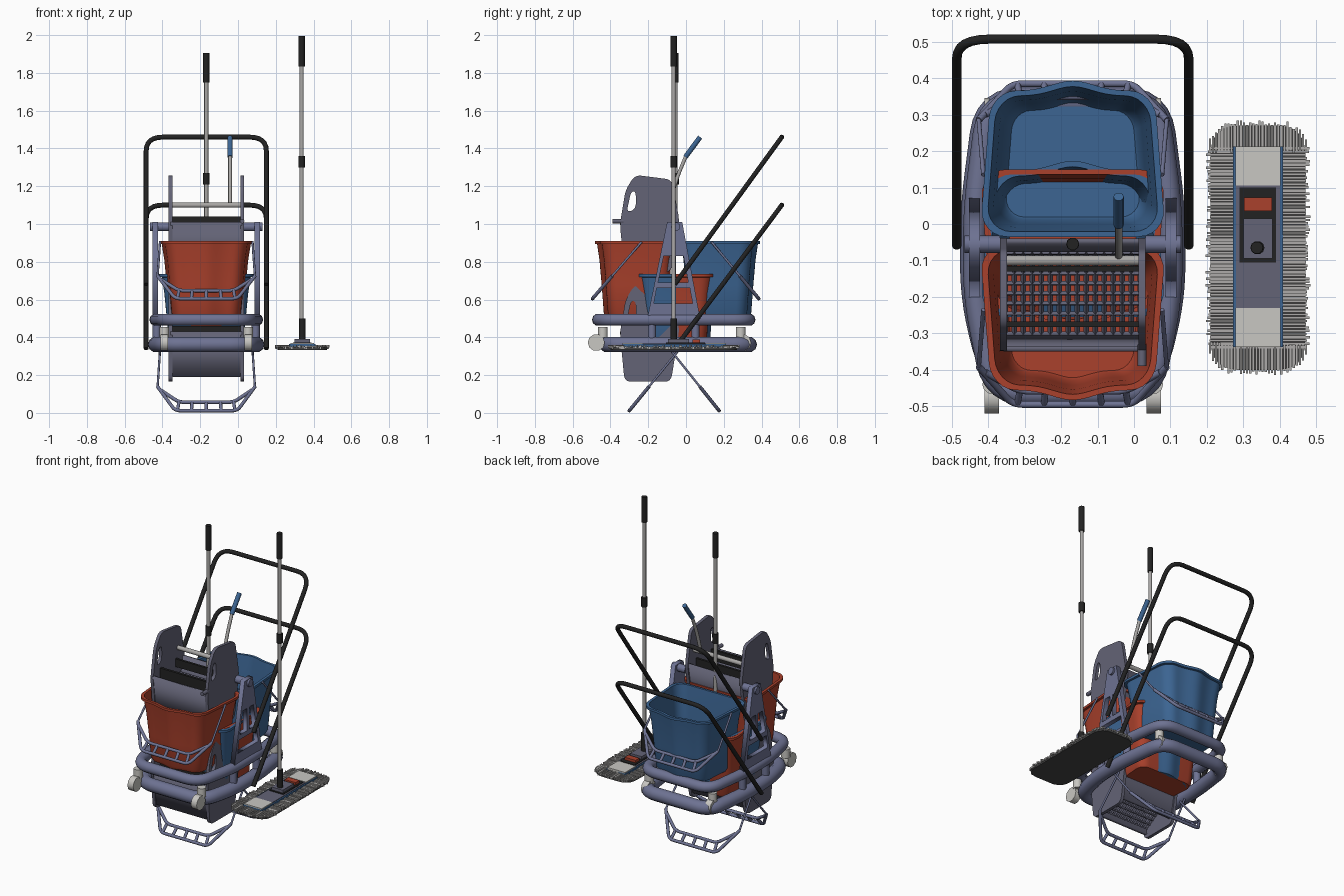
import bpy, bmesh, math, random
from mathutils import Vector, Matrix

if "Cube" in bpy.data.objects:
    bpy.data.objects.remove(bpy.data.objects["Cube"])

random.seed(4)
CX = -0.168            # centre line of the cart
MX, MY = 0.34, -0.065  # centre of the floor mop


def colour(name, r, g, b):
    m = bpy.data.materials.new(name)
    m.diffuse_color = (r, g, b, 1)
    m.use_nodes = True
    m.node_tree.nodes["Principled BSDF"].inputs["Base Color"].default_value = m.diffuse_color
    return m


SLATE = colour("slate blue", 0.155, 0.17, 0.29)
GREY = colour("wringer grey", 0.125, 0.125, 0.18)
RED = colour("bucket red", 0.40, 0.052, 0.025)
BLUE = colour("bucket blue", 0.045, 0.13, 0.29)
BLACK = colour("black", 0.016, 0.016, 0.016)
STEEL = colour("steel", 0.40, 0.39, 0.38)
PALE = colour("pale grey", 0.58, 0.57, 0.54)
YARN = colour("yarn grey", 0.42, 0.41, 0.40)
SHADE = colour("dark yarn", 0.06, 0.06, 0.06)


def link(name, data, mat):
    ob = bpy.data.objects.new(name, data)
    data.materials.append(mat)
    bpy.context.collection.objects.link(ob)
    return ob


def rounded(points, r, cyclic=False):
    """Round the corners of a polyline."""
    pts = [Vector(p) for p in points]
    out, n = [], len(pts)
    for i, p in enumerate(pts):
        if r == 0 or (not cyclic and i in (0, n - 1)):
            out.append(p)
            continue
        a, b = pts[i - 1] - p, pts[(i + 1) % n] - p
        a = p + a.normalized() * min(r, a.length * 0.48)
        b = p + b.normalized() * min(r, b.length * 0.48)
        for k in range(7):
            t = k / 6
            out.append(a * (1 - t) ** 2 + p * 2 * t * (1 - t) + b * t * t)
    return out


def add_spline(cu, pts, cyclic):
    s = cu.splines.new('POLY')
    s.points.add(len(pts) - 1)
    for q, p in zip(s.points, pts):
        q.co = (p.x, p.y, p.z, 1)
    s.use_cyclic_u = cyclic


def tube(name, mat, r, *paths, fillet=0, cyclic=False):
    cu = bpy.data.curves.new(name, 'CURVE')
    cu.dimensions = '3D'
    cu.bevel_depth, cu.bevel_resolution, cu.use_fill_caps = r, 3, True
    for path in paths:
        add_spline(cu, rounded(path, fillet, cyclic), cyclic)
    return link(name, cu, mat)


def plate(name, mat, loops, thick, loc, upright=True, fillet=0.0):
    """Flat sheet; the first loop is the outline and the others are holes."""
    cu = bpy.data.curves.new(name, 'CURVE')
    cu.dimensions, cu.fill_mode, cu.extrude = '2D', 'BOTH', thick / 2
    for lp in loops:
        add_spline(cu, rounded([(a, b, 0) for a, b in lp], fillet, True), True)
    ob = link(name, cu, mat)
    ob.location = loc
    if upright:  # sheet lies in the y-z plane
        ob.rotation_euler = (math.pi / 2, 0, math.pi / 2)
    return ob


def boxes(name, mat, items):
    """Items are ((x0, x1), (y0, y1), (z0, z1))."""
    bm = bmesh.new()
    for it in items:
        mid = Vector([(a + b) / 2 for a, b in it])
        size = [b - a for a, b in it]
        bmesh.ops.create_cube(bm, size=1, matrix=Matrix.Translation(mid) @ Matrix.Diagonal((*size, 1)))
    me = bpy.data.meshes.new(name)
    bm.to_mesh(me)
    bm.free()
    return link(name, me, mat)


# Buckets: lofted tapered tubs with a bowed pouring side
def bucket(name, mat, cy, z0, d):
    plan, hx, hy, r = [], 0.255, 0.2, 0.075
    for i, (sx, sy) in enumerate([(1, 1), (-1, 1), (-1, -1), (1, -1)]):
        for k in range(7):
            a = math.radians(90 * i + 15 * k)
            plan.append((sx * (hx - r) + r * math.cos(a), sy * (hy - r) + r * math.sin(a)))
        if i == 0:
            plan += [((hx - r) * (1 - k / 8), hy) for k in range(1, 16)]
    steps = [(0.75, 0), (0.79, 0.02), (0.84, 0.17), (0.89, 0.3), (0.945, 0.385), (1, 0.387), (1, 0.402),
             (0.93, 0.402), (0.87, 0.3), (0.82, 0.17), (0.76, 0.025), (0.73, 0.015)]
    bm, rings = bmesh.new(), []
    for s, z in steps:
        ring = []
        for x, y in plan:
            bow = 0.028 * math.exp(-(x / 0.09) ** 2) if y > hy - 0.001 else 0
            ring.append(bm.verts.new((CX + x * s * (0.94 - 0.06 * y / hy), cy + d * (y + bow) * s, z0 + z)))
        rings.append(ring)
    n = len(plan)
    for a, b in zip(rings, rings[1:]):
        for i in range(n):
            bm.faces.new((a[i], a[(i + 1) % n], b[(i + 1) % n], b[i]))
    bm.faces.new(rings[0])
    bm.faces.new(rings[-1])
    bmesh.ops.recalc_face_normals(bm, faces=bm.faces)
    me = bpy.data.meshes.new(name)
    bm.to_mesh(me)
    bm.free()
    ob = link(name, me, mat)
    bpy.context.view_layer.objects.active = ob
    ob.select_set(True)
    bpy.ops.object.shade_smooth_by_angle(angle=math.radians(35))
    ob.select_set(False)


bucket("front_bucket", RED, -0.255, 0.508, -1)
bucket("rear_bucket", BLUE, 0.165, 0.508, 1)
bucket("lower_red_bucket", RED, -0.05, 0.333, -1)
bucket("lower_blue_bucket", BLUE, -0.055, 0.333, 1)


# Bucket carrying handles with ladder grips
def bail(name, y0, z0, y1, z1):
    def P(x, t):
        return (CX + x, y0 + (y1 - y0) * t, z0 + (z1 - z0) * t)
    tube(name + "_rods", SLATE, 0.006, *[[P(s * 0.245, 0), P(s * 0.258, 0.62)] for s in (-1, 1)])
    rails = [[P(-x0, t0), P(-x1, t1), P(x1, t1), P(x0, t0)]
             for x0, t0, x1, t1 in ((0.258, 0.6, 0.165, 1), (0.24, 0.66, 0.145, 0.86))]
    tube(name + "_grip", SLATE, 0.0095, *rails, fillet=0.03)
    tube(name + "_rungs", SLATE, 0.009, *[[P(x, 0.86), P(x * 1.05, 1)] for x in (-0.145, -0.075, 0, 0.075, 0.145)])


bail("front_bail", -0.235, 0.905, -0.495, 0.605)
bail("rear_bail", 0.135, 0.905, 0.385, 0.605)
bail("lower_front_bail", -0.04, 0.33, -0.3, 0.012)
bail("lower_rear_bail", -0.08, 0.33, 0.175, 0.012)

# Cart frame: two tubular rings, short posts and casters
half = [(0.23, 0.335), (0.268, 0.04), (0.268, -0.2), (0.215, -0.465)]
for name, z, r, front in (("upper_ring", 0.493, 0.033, 0), ("lower_ring", 0.362, 0.041, 0.045)):
    pts = [(CX + s * x, y + (front if y < -0.4 else 0), z)
           for s, side in ((1, half), (-1, half[::-1])) for x, y in side]
    tube(name, SLATE, r, pts, fillet=0.09, cyclic=True)
tube("ring_posts", SLATE, 0.022, *[[(CX + s * 0.262, y, 0.36), (CX + s * 0.262, y, 0.5)]
                                  for s in (-1, 1) for y in (-0.18, 0.05)])
for s in (-1, 1):
    for y, w in ((-0.44, -0.475), (0.29, 0.3)):
        x = CX + s * 0.222
        tube("caster_wheel", PALE, 0.045, [(x - 0.02, w, 0.372), (x + 0.02, w, 0.372)])
        tube("caster_mount", PALE, 0.026, [(x, y, 0.4), (x, y, 0.455)])

# Side A-frames and their top brackets
outline = [(-0.205, 0.5), (0.075, 0.5), (-0.02, 1.01), (-0.1, 1.01)]
holes = [[(-0.17, 0.58), (0.035, 0.58), (0.02, 0.66), (-0.155, 0.66)],
         [(-0.148, 0.69), (-0.075, 0.69), (-0.075, 0.83), (-0.118, 0.83)],
         [(-0.052, 0.69), (0.012, 0.69), (-0.013, 0.83), (-0.052, 0.83)]]
for s in (-1, 1):
    plate("side_a_frame", SLATE, [outline] + holes, 0.03, (CX + s * 0.27, 0, 0))
    tube("top_bracket", SLATE, 0.024, [(CX + s * 0.2, -0.055, 0.985), (CX + s * 0.297, -0.055, 0.985)])

# Push handles
for name, zb, zt in (("upper_push_handle", 0.68, 1.46), ("lower_push_handle", 0.34, 1.1)):
    tube(name, BLACK, 0.013, [(CX - 0.318, -0.06, zb), (CX - 0.318, 0.507, zt),
                              (CX + 0.318, 0.507, zt), (CX + 0.318, -0.06, zb)], fillet=0.09)


# Wringers: cheek plates, sloped front panel, lattice and press bars
def wringer(name, dy, dz):
    cheek = [(-0.325, 0.745), (-0.08, 0.745), (-0.035, 1.02), (-0.075, 1.235),
             (-0.27, 1.26), (-0.32, 1.18), (-0.35, 1.0)]
    window = [(-0.315, 1.06), (-0.265, 1.08), (-0.265, 1.17), (-0.29, 1.175)]
    for s in (-1, 1):
        plate(name + "_cheek", GREY, [cheek, window], 0.02, (CX + s * 0.19, dy, dz), fillet=0.035)
    for part, prof in (("_front", [(-0.32, 0.77), (-0.3, 0.77), (-0.335, 1.01), (-0.35, 1.01)]),
                       ("_back", [(-0.1, 0.78), (-0.085, 0.78), (-0.04, 1.03), (-0.055, 1.03)])):
        plate(name + part, GREY, [prof], 0.38, (CX, dy, dz))
    bpy.ops.mesh.primitive_grid_add(x_subdivisions=15, y_subdivisions=8, size=1)
    grid = bpy.context.object
    grid.name = name + "_lattice"
    grid.data.transform(Matrix.Diagonal((0.37, 0.26, 1, 1)))
    grid.location, grid.rotation_euler = (CX, -0.19 + dy, 0.87 + dz), (0.55, 0, 0)
    grid.data.materials.append(GREY)
    grid.modifiers.new("bars", 'WIREFRAME').thickness = 0.014
    boxes(name + "_press_bar", BLACK, [((CX - 0.18, CX + 0.18), (-0.283 + dy, -0.267 + dy), (0.97 + dz, 1.04 + dz)),
                                       ((CX - 0.18, CX + 0.18), (-0.13 + dy, -0.115 + dy), (0.99 + dz, 1.04 + dz))])


wringer("wringer", 0, 0)
wringer("lower_wringer", 0, -0.58)
tube("wringer_roller", STEEL, 0.014, [(CX - 0.18, -0.1, 1.1), (CX + 0.18, -0.1, 1.1)])
tube("wringer_catch", GREY, 0.012, [(CX + 0.19, -0.39, 1.015), (CX + 0.19, -0.33, 1.015)])
tube("wringer_lever", STEEL, 0.01, [(-0.042, -0.09, 1.1), (-0.042, -0.05, 1.24), (-0.042, 0.0, 1.36)], fillet=0.06)
tube("lever_grip", BLUE, 0.014, [(-0.042, -0.003, 1.355), (-0.042, 0.075, 1.46)])


# Mop poles with grips and collars
def pole(name, x, y, z0, z1, zc, grip):
    tube(name, STEEL, 0.011, [(x, y, z0), (x, y, z1 - grip)])
    tube(name + "_grip", BLACK, 0.017, [(x, y, z1 - grip), (x, y, z1)])
    tube(name + "_collar", BLACK, 0.018, [(x, y, zc - 0.03), (x, y, zc + 0.03)])


pole("cart_pole", -0.168, -0.055, 0.85, 1.905, 1.24, 0.155)
pole("mop_pole", MX - 0.003, MY, 0.44, 1.995, 1.33, 0.16)
tube("mop_socket", BLACK, 0.018, [(MX, MY, 0.38), (MX, MY, 0.5)])

# Mop yarn: dark pad with loose strands over it
plate("mop_pad", SHADE, [[(-0.13, -0.335), (0.13, -0.335), (0.13, 0.335), (-0.13, 0.335)]],
      0.016, (MX, MY, 0.342), upright=False, fillet=0.08)
strands = []
for i in range(76):
    y = -0.335 + i * 0.67 / 75
    over = max(0, abs(y) - 0.265)
    w = 0.072 + math.sqrt(max(0, 0.07 ** 2 - over ** 2))
    for s in (-1, 1):
        if abs(y) > 0.275:
            continue
        z, e = 0.35 + random.uniform(0, 0.01), w + random.uniform(-0.012, 0.002)
        strands.append((sorted((MX, MX + s * e)), (MY + y - 0.0033, MY + y + 0.0033), (z - 0.012, z)))
for i in range(32):
    x = -0.132 + i * 0.264 / 31
    over = max(0, abs(x) - 0.06)
    for s in (-1, 1):
        e = 0.27 + math.sqrt(max(0, 0.077 ** 2 - over ** 2)) + random.uniform(-0.012, 0.002)
        z = 0.35 + random.uniform(0, 0.01)
        strands.append(((MX + x - 0.003, MX + x + 0.003), sorted((MY + s * 0.26, MY + s * e)), (z - 0.012, z)))
boxes("mop_strands", YARN, strands)

# Mop holder: blue edged plate, pale end clips, joint and release pedal
boxes("mop_plate_edge", BLUE, [((MX - 0.069, MX + 0.069), (MY - 0.272, MY + 0.278), (0.345, 0.364))])
boxes("mop_plate", GREY, [((MX - 0.06, MX + 0.06), (MY - 0.2, MY + 0.2), (0.35, 0.368))])
boxes("mop_end_clips", PALE, [((MX - 0.062, MX + 0.062), (MY + a, MY + b), (0.35, 0.371))
                              for a, b in ((-0.272, -0.165), (0.17, 0.278))])
boxes("mop_joint", BLACK, [((MX - 0.05, MX + 0.05), (MY - 0.04, MY + 0.165), (0.355, 0.372))])
boxes("mop_joint_block", GREY, [((MX - 0.04, MX + 0.04), (MY - 0.03, MY + 0.08), (0.36, 0.39))])
boxes("mop_pedal", RED, [((MX - 0.038, MX + 0.038), (MY + 0.1, MY + 0.138), (0.36, 0.388))])
